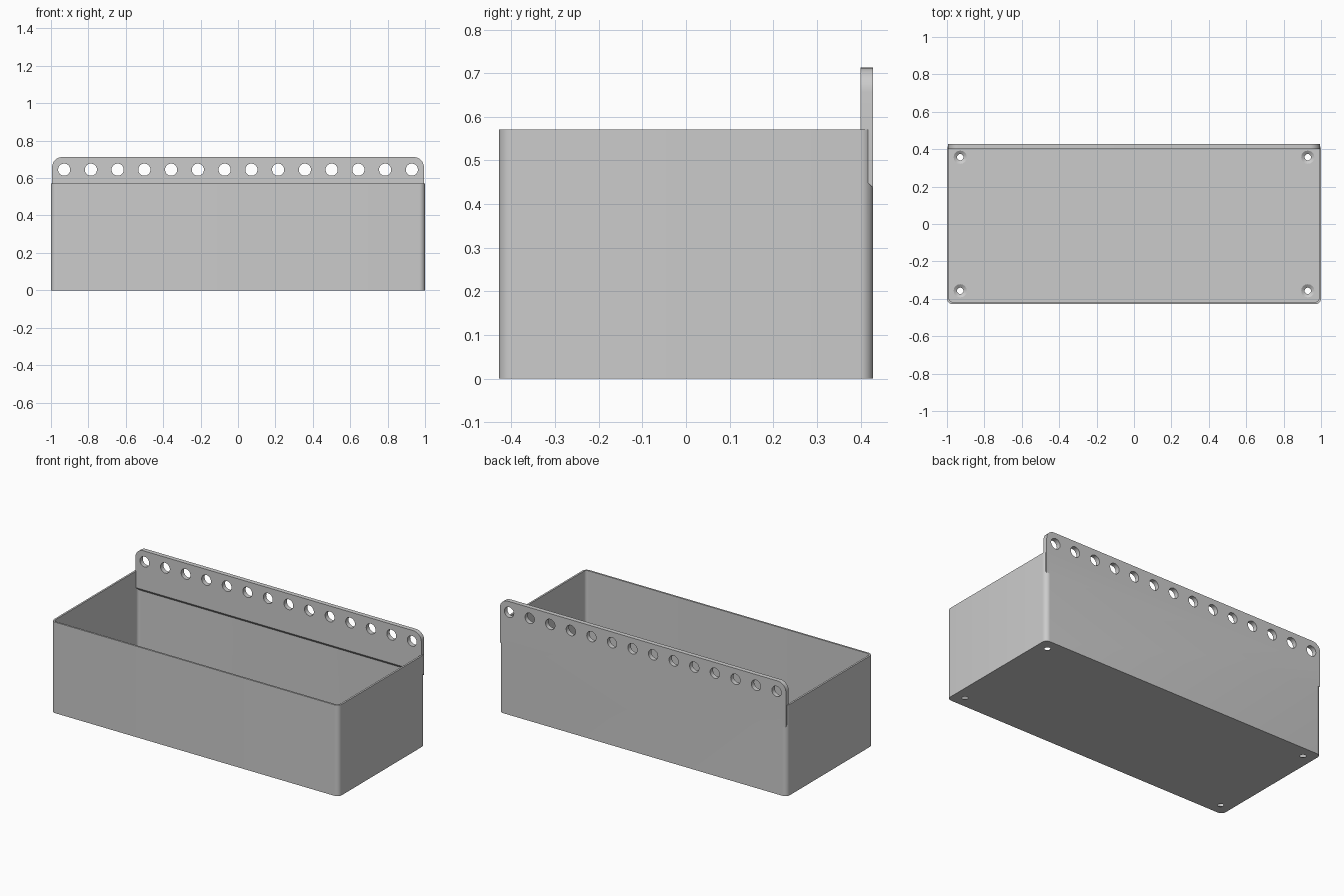
import bpy, bmesh, math

cube = bpy.data.objects.get("Cube")
if cube:
    bpy.data.objects.remove(cube, do_unlink=True)

HX, HY, H = 1.0, 0.4286, 0.5714     # outer half sizes and rim height
WALL, FLOOR = 0.0115, 0.0143
RAIL_T, RAIL_TOP = 0.0286, 0.7125   # hanging rail

grey = bpy.data.materials.new("plain grey")
grey.use_nodes = True
grey.diffuse_color = (0.6, 0.6, 0.6, 1)
grey.node_tree.nodes["Principled BSDF"].inputs["Base Color"].default_value = (0.6, 0.6, 0.6, 1)


def finish(bm, name):
    bmesh.ops.recalc_face_normals(bm, faces=bm.faces)
    mesh = bpy.data.meshes.new(name)
    bm.to_mesh(mesh)
    bm.free()
    mesh.materials.append(grey)
    obj = bpy.data.objects.new(name, mesh)
    bpy.context.collection.objects.link(obj)
    return obj


def rounded_rect(hx, hy, radii, steps=8):
    """Outline running counter-clockwise from the +x +y corner."""
    pts = []
    for i, (sx, sy) in enumerate([(1, 1), (-1, 1), (-1, -1), (1, -1)]):
        r = radii[i]
        for k in range(steps + 1):
            a = math.pi / 2 * (i + k / steps)
            pts.append((sx * (hx - r) + r * math.cos(a), sy * (hy - r) + r * math.sin(a)))
    return pts


def loft(name, rings):
    """Skin a list of equal point rings and cap both ends."""
    bm = bmesh.new()
    loops = [[bm.verts.new(p) for p in ring] for ring in rings]
    n = len(loops[0])
    for a, b in zip(loops, loops[1:]):
        for i in range(n):
            j = (i + 1) % n
            bm.faces.new((a[i], a[j], b[j], b[i]))
    bm.faces.new(loops[0])
    bm.faces.new(loops[-1])
    return finish(bm, name)


def boolean(target, other, operation):
    mod = target.modifiers.new(operation.lower(), 'BOOLEAN')
    mod.operation, mod.solver, mod.object = operation, 'EXACT', other
    bpy.context.view_layer.objects.active = target
    bpy.ops.object.modifier_apply(modifier=mod.name)
    bpy.data.objects.remove(other, do_unlink=True)


def circle(r, n=32):
    return [(r * math.cos(math.tau * i / n), r * math.sin(math.tau * i / n)) for i in range(n)]


# Open tray: outside wall, rim, inside wall, floor
outer = rounded_rect(HX, HY, [0.03] * 4)
inner = rounded_rect(HX - WALL, HY - WALL, [0.0185] * 4)
tray = loft("storage_tray", [
    [(x, y, z) for x, y in ring]
    for ring, z in [(outer, 0), (outer, H), (inner, H), (inner, FLOOR)]])

# Hanging rail with rounded top corners and a sloped underside
low, slope = 0.467, 0.03
mid, half = (RAIL_TOP + low) / 2, (RAIL_TOP - low) / 2
outline = rounded_rect(0.994, half, [0.055, 0.055, 0.0001, 0.0001])
rail = loft("hanging_rail", [
    [(x, y, mid + z - (drop if z < 0 else 0)) for x, z in outline]
    for y, drop in [(HY - RAIL_T, 0), (HY, slope)]])

# Row of holes through the rail
for i in range(14):
    x = (i - 6.5) * 0.143
    boolean(rail, loft("rail_hole_cutter", [
        [(x + u, y, 0.645 + v) for u, v in circle(0.0325)] for y in (0.35, 0.48)]), 'DIFFERENCE')

boolean(tray, rail, 'UNION')

# Countersunk screw holes in the floor corners
for sx in (-1, 1):
    for sy in (-1, 1):
        boolean(tray, loft("screw_hole_cutter", [
            [(sx * 0.929 + u, sy * 0.357 + v, z) for u, v in circle(r)]
            for r, z in [(0.017, -0.02), (0.017, 0.002), (0.035, FLOOR), (0.035, 0.03)]]), 'DIFFERENCE')

bpy.ops.object.select_all(action='DESELECT')
tray.select_set(True)
bpy.context.view_layer.objects.active = tray
bpy.ops.object.shade_smooth_by_angle(angle=math.radians(30))
